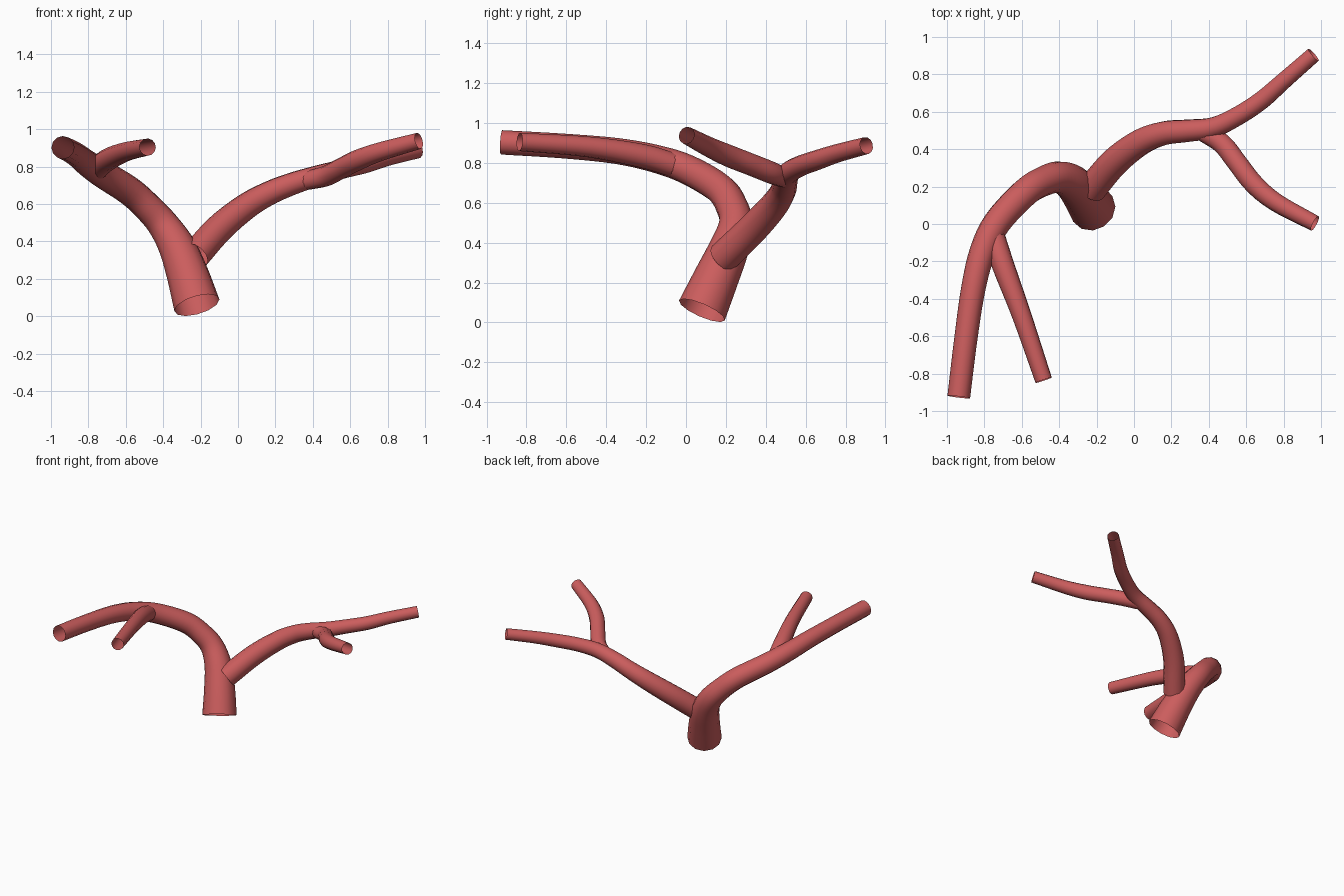
import bpy, bmesh, math
from mathutils import Vector

if "Cube" in bpy.data.objects:
    bpy.data.objects.remove(bpy.data.objects["Cube"])

SIDES = 12   # sides of every tube
STEPS = 5    # rings between two guide points

red = bpy.data.materials.new("vessel red")
red.diffuse_color = (0.60, 0.11, 0.11, 1)
red.use_nodes = True
red.node_tree.nodes["Principled BSDF"].inputs["Base Color"].default_value = red.diffuse_color


def smooth_path(pts):
    """Catmull-Rom samples through (x, y, z, radius) points."""
    p = [Vector(q) for q in pts]
    p = [2 * p[0] - p[1]] + p + [2 * p[-1] - p[-2]]
    out = []
    for i in range(1, len(p) - 2):
        a, b, c, d = p[i - 1:i + 3]
        for s in range(STEPS):
            t = s / STEPS
            out.append(0.5 * (2 * b + (c - a) * t + (2 * a - 5 * b + 4 * c - d) * t * t
                              + (3 * b - a - 3 * c + d) * t ** 3))
    return out + [p[-2]]


def tube(name, pts):
    """Open-ended tube swept along a path, its frame carried without twist."""
    path = smooth_path(pts)
    centres = [q.to_3d() for q in path]
    bm = bmesh.new()
    side = Vector((1, 0, 0))
    rings = []
    for i, c in enumerate(centres):
        tangent = (centres[min(i + 1, len(path) - 1)] - centres[max(i - 1, 0)]).normalized()
        side = (side - tangent * side.dot(tangent)).normalized()
        up = tangent.cross(side)
        ring = []
        for k in range(SIDES):
            a = 2 * math.pi * k / SIDES
            ring.append(bm.verts.new(c + path[i].w * (math.cos(a) * side + math.sin(a) * up)))
        rings.append(ring)
    for r0, r1 in zip(rings, rings[1:]):
        for k in range(SIDES):
            j = (k + 1) % SIDES
            f = bm.faces.new((r0[k], r0[j], r1[j], r1[k]))
            f.smooth = True
    mesh = bpy.data.meshes.new(name)
    bm.to_mesh(mesh)
    bm.free()
    mesh.materials.append(red)
    obj = bpy.data.objects.new(name, mesh)
    bpy.context.collection.objects.link(obj)


# Wide trunk arching over into the long left vessel
tube("trunk_vessel", [
    (-0.22, 0.08, 0.06, 0.125), (-0.268, 0.15, 0.22, 0.113), (-0.325, 0.215, 0.37, 0.10),
    (-0.40, 0.25, 0.49, 0.086), (-0.48, 0.23, 0.58, 0.08), (-0.58, 0.17, 0.67, 0.078),
    (-0.73, 0.01, 0.765, 0.075), (-0.81, -0.15, 0.82, 0.07), (-0.86, -0.35, 0.86, 0.065),
    (-0.90, -0.62, 0.885, 0.062), (-0.937, -0.925, 0.903, 0.061)])

# Thin vessel leaving the left arch
tube("left_side_vessel", [
    (-0.755, -0.05, 0.785, 0.06), (-0.70, -0.22, 0.835, 0.06), (-0.60, -0.49, 0.88, 0.052),
    (-0.483, -0.835, 0.905, 0.046)])

# Right vessel from the trunk, continuing to the back
tube("right_vessel", [
    (-0.23, 0.185, 0.325, 0.08), (-0.10, 0.335, 0.47, 0.077), (0.04, 0.44, 0.585, 0.071),
    (0.16, 0.485, 0.655, 0.065), (0.28, 0.498, 0.705, 0.061), (0.42, 0.515, 0.75, 0.056),
    (0.55, 0.575, 0.785, 0.052), (0.68, 0.66, 0.815, 0.05), (0.80, 0.765, 0.85, 0.046),
    (0.96, 0.905, 0.887, 0.043)])

# Fork of the right vessel, bending to the front
tube("right_side_vessel", [
    (0.37, 0.49, 0.725, 0.05), (0.47, 0.43, 0.75, 0.055), (0.55, 0.33, 0.79, 0.055),
    (0.64, 0.215, 0.835, 0.055), (0.76, 0.115, 0.88, 0.05), (0.967, 0.003, 0.938, 0.044)])
